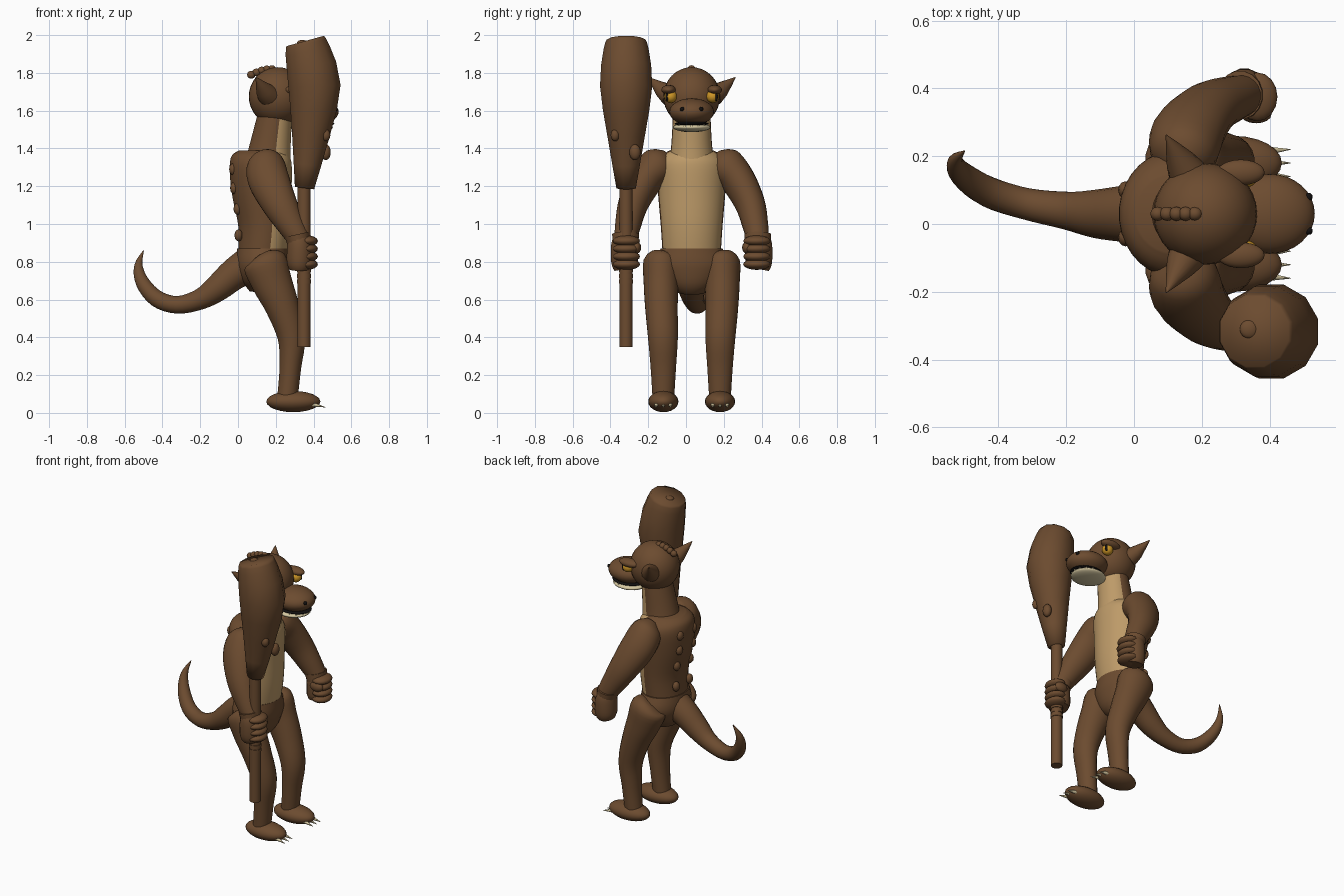
import bpy, math
from mathutils import Vector

cube = bpy.data.objects.get("Cube")
if cube:
    bpy.data.objects.remove(cube, do_unlink=True)

MID = 0.03  # y of the creature's plane of symmetry; it looks along +x


def material(name, r, g, b):
    m = bpy.data.materials.new(name)
    m.use_nodes = True
    m.diffuse_color = (r, g, b, 1)
    m.node_tree.nodes["Principled BSDF"].inputs["Base Color"].default_value = (r, g, b, 1)
    return m


BROWN = material("brown hide", 0.15, 0.071, 0.029)
TAN = material("tan belly", 0.51, 0.325, 0.14)
CREAM = material("cream bone", 0.66, 0.57, 0.35)
AMBER = material("amber eye", 0.62, 0.31, 0.02)
BLACK = material("black", 0.006, 0.005, 0.005)


def finish(ob, angle=50):
    bpy.ops.object.select_all(action='DESELECT')
    ob.select_set(True)
    bpy.context.view_layer.objects.active = ob
    bpy.ops.object.shade_smooth_by_angle(angle=math.radians(angle))
    return ob


def ball(name, loc, radii, mat=BROWN, segs=24):
    bpy.ops.mesh.primitive_uv_sphere_add(segments=segs, ring_count=segs // 2, location=loc)
    ob = bpy.context.object
    ob.name = name
    ob.scale = radii
    ob.data.materials.append(mat)
    return finish(ob)


def spline(a, b, c, d, t):
    return 0.5 * (2 * b + (c - a) * t + (2 * a - 5 * b + 4 * c - d) * t * t
                  + (3 * b - a - 3 * c + d) * t ** 3)


def loft(name, keys, mat=BROWN, segs=20, steps=4, front=None, angle=50):
    """Skin rings along a path; each key is x, y, z, depth radius, width radius."""
    keys = [Vector(k if len(k) == 5 else (*k, k[3])) for k in keys]
    rows = []
    for i in range(len(keys) - 1):
        a, d = keys[max(i - 1, 0)], keys[min(i + 2, len(keys) - 1)]
        rows += [spline(a, keys[i], keys[i + 1], d, s / steps) for s in range(steps)]
    rows.append(keys[-1])
    verts, faces = [], []
    for i, row in enumerate(rows):
        ahead, behind = rows[min(i + 1, len(rows) - 1)], rows[max(i - 1, 0)]
        axis = Vector((ahead - behind)[:3]).normalized()
        hint = Vector((0, 1, 0)) if abs(axis.y) < 0.8 else Vector((1, 0, 0))
        side = (hint - axis * hint.dot(axis)).normalized()
        fwd = side.cross(axis)
        for k in range(segs):
            w = math.tau * (k + 0.5) / segs
            verts.append(Vector(row[:3]) + fwd * math.cos(w) * row[3] + side * math.sin(w) * row[4])
    for i in range(len(rows) - 1):
        for k in range(segs):
            n = (k + 1) % segs
            faces.append((i * segs + k, i * segs + n, (i + 1) * segs + n, (i + 1) * segs + k))
    faces.append(tuple(reversed(range(segs))))
    faces.append(tuple(range(len(verts) - segs, len(verts))))
    mesh = bpy.data.meshes.new(name)
    mesh.from_pydata(verts, [], faces)
    mesh.update()
    mesh.materials.append(mat)
    if front:  # faces turned forward take the second colour
        mesh.materials.append(front)
        for p in mesh.polygons:
            p.material_index = int(p.normal.x > 0.25)
    ob = bpy.data.objects.new(name, mesh)
    bpy.context.collection.objects.link(ob)
    return finish(ob, angle)


# Trunk
loft("torso", [(.13, MID, .85, .13, .155), (.14, MID, 1.0, .14, .165), (.125, MID, 1.18, .16, .18),
               (.12, MID, 1.31, .165, .185), (.12, MID, 1.365, .15, .155), (.12, MID, 1.39, .115, .115)],
     segs=32, front=TAN)
loft("neck", [(.16, MID, 1.33, .12, .12), (.172, MID, 1.42, .108, .108), (.195, MID, 1.57, .092, .1)],
     segs=32, front=TAN)
loft("pelvis", [(.13, MID, .635, .07, .07), (.135, MID, .69, .115, .14), (.13, MID, .78, .14, .19),
                (.13, MID, .87, .135, .165)], segs=28)
loft("tail", [(.07, MID, .79, .10), (-.02, MID, .735, .085), (-.11, MID, .66, .072),
              (-.2, .04, .602, .056), (-.32, .06, .572, .047), (-.43, .095, .605, .045),
              (-.505, .145, .69, .037), (-.527, .185, .78, .022), (-.5, .215, .86, .002)])

# Head
ball("head", (.21, MID, 1.675), (.153, .15, .155), segs=32)
ball("snout", (.40, MID, 1.594), (.133, .118, .072), segs=32)
ball("mouth", (.40, MID, 1.531), (.112, .09, .014), BLACK)
ball("lower_jaw", (.39, MID, 1.512), (.112, .1, .026), CREAM)
for i in range(5):
    t = i / 4
    ball("crest_bump", (.07 + .11 * t, MID, 1.79 + .03 * math.sin(t * 1.7)), (.022, .021, .021), segs=12)
for i in range(7):
    w = math.radians(-75 + 25 * i)
    x, y = .395 + .1 * math.cos(w), MID + .086 * math.sin(w)
    loft("tooth", [(x, y, 1.515, .007), (x, y, 1.537, .001)], CREAM, segs=8, steps=1)

# Club
HAND_Y = -.317
loft("club_handle", [(.35, HAND_Y, .35, .035), (.35, HAND_Y, 1.22, .035)], segs=16, steps=1)
for z in (.695, .725, .755):
    loft("handle_ring", [(.35, HAND_Y, z - .01, .038), (.35, HAND_Y, z + .01, .038)], segs=16, steps=1)
loft("club_head", [(.352, HAND_Y, 1.19, .053), (.385, HAND_Y, 1.47, .103), (.405, HAND_Y, 1.73, .143),
                   (.369, HAND_Y, 1.915, .124), (.356, HAND_Y, 1.969, .107)], segs=12, steps=2, angle=100)
ball("club_knob", (.465, -.27, 1.38), (.026, .03, .042), segs=16)
ball("club_knob", (.465, -.375, 1.47), (.024, .024, .032), segs=16)
ball("club_knob", (.34, -.31, 1.96), (.028, .028, .014), segs=16)

# Paired parts
for side, s in (("left", 1), ("right", -1)):
    def at(x, off, z, *radii):
        return (x, MID + s * off, z, *radii)

    ball(side + "_eye", at(.33, .112, 1.675), (.036, .034, .034), AMBER)
    ball(side + "_pupil", at(.353, .13, 1.675), (.01, .009, .025), BLACK, 12)
    ball(side + "_brow", at(.315, .122, 1.71), (.07, .038, .026))
    ball(side + "_nostril", at(.515, .05, 1.608), (.012, .012, .012), BLACK, 12)
    loft(side + "_ear", [at(.16, .115, 1.683, .058), at(.137, .155, 1.71, .044), at(.095, .232, 1.777, .002)],
         segs=16, steps=2)
    # Arm and fist
    loft(side + "_arm", [at(.135, .13, 1.365, .035), at(.146, .168, 1.325, .094), at(.16, .24, 1.24, .11, .092),
                         at(.218, .308, 1.11, .094, .08), at(.285, .338, .99, .074, .068),
                         at(.325, .35, .92, .06, .06)])
    loft(side + "_cuff", [at(.322, .35, .90, .062, .07), at(.312, .35, .945, .068, .072)], segs=16, steps=1)
    loft(side + "_palm", [at(.325, .35, .762, .055, .06), at(.325, .355, .80, .068, .072),
                          at(.325, .355, .89, .066, .072), at(.32, .35, .94, .055, .058)], segs=16)
    for i in range(4):
        ball(side + "_finger", at(.363, .345, .787 + .041 * i), (.06, .072, .03), segs=16)
    ball(side + "_thumb", at(.36, .292, .875), (.045, .025, .032), segs=16)
    # Leg, foot and claws
    loft(side + "_leg", [at(.125, .155, .83, .05, .05), at(.14, .16, .80, .115, .095), at(.18, .162, .69, .108, .093),
                         at(.235, .16, .56, .09, .087), at(.283, .152, .4, .074, .08),
                         at(.277, .15, .24, .058, .068), at(.262, .15, .08, .055, .058)])
    ball(side + "_foot", at(.293, .15, .06), (.143, .08, .056))
    for d in (-.04, 0, .04):
        loft(side + "_claw", [at(.395, .15 + d * .9, .045, .013), at(.462, .15 + d, .03, .001)],
             CREAM, segs=8, steps=1)
    # Bumps beside the spine
    for x, z in ((.003, .94), (-.002, 1.08), (-.02, 1.19), (-.025, 1.29)):
        ball(side + "_back_bump", at(x, .07, z), (.022, .026, .032), segs=12)
